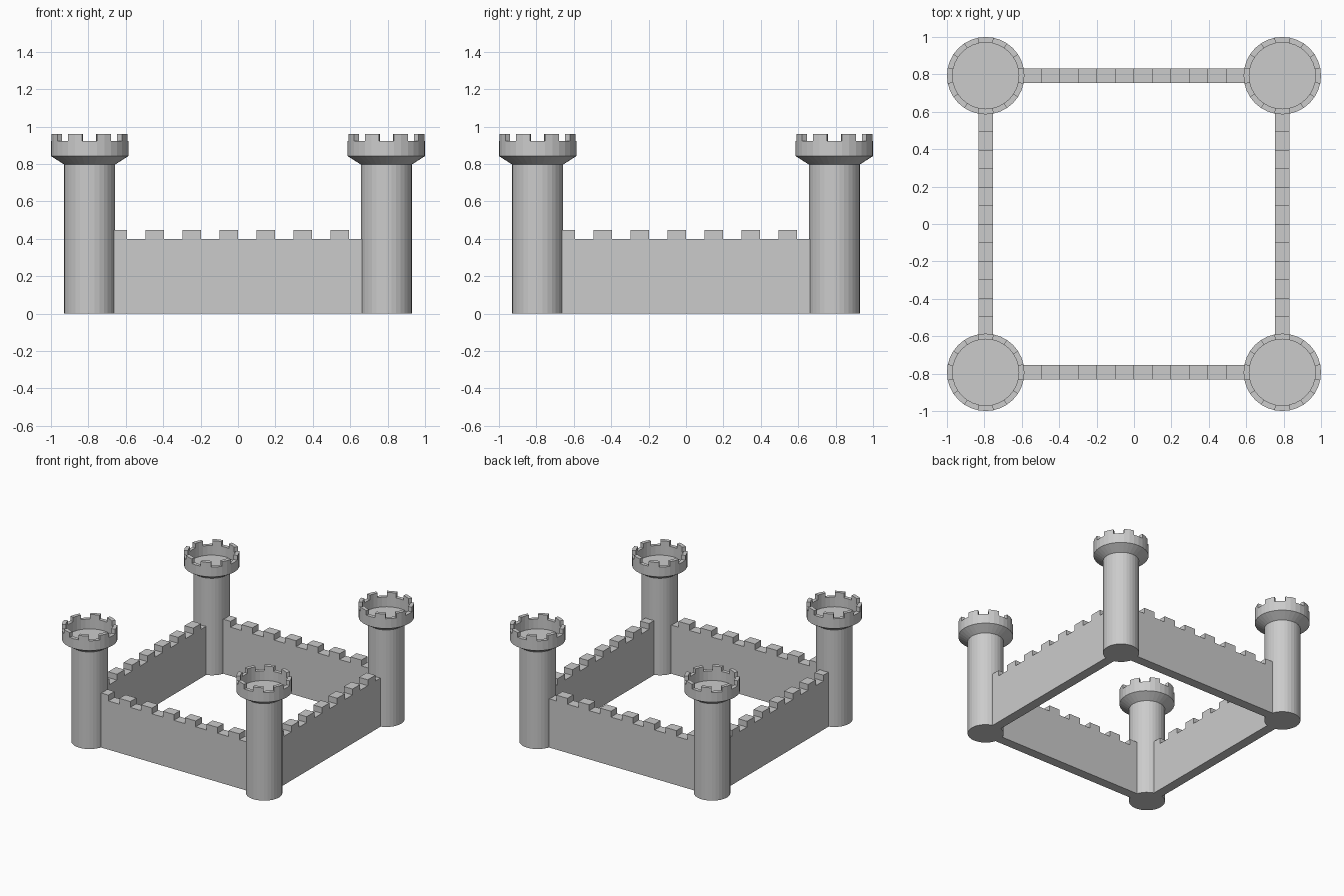
import bpy
import bmesh
import math

cube = bpy.data.objects.get("Cube")
if cube:
    bpy.data.objects.remove(cube, do_unlink=True)

CORNER = 0.793      # distance of tower and wall centres from the middle
SIDES = 32          # facets round each tower
CELL = CORNER / 8   # width of a wall merlon or gap

stone = bpy.data.materials.new("grey_stone")
stone.use_nodes = True
grey = (0.6, 0.6, 0.6, 1)
stone.diffuse_color = grey
stone.node_tree.nodes["Principled BSDF"].inputs["Base Color"].default_value = grey


def add_object(name, bm, location, turn=0):
    bmesh.ops.recalc_face_normals(bm, faces=bm.faces[:])
    mesh = bpy.data.meshes.new(name)
    bm.to_mesh(mesh)
    bm.free()
    mesh.materials.append(stone)
    obj = bpy.data.objects.new(name, mesh)
    obj.location = location
    obj.rotation_euler.z = turn
    bpy.context.collection.objects.link(obj)


def raise_faces(bm, faces, offset):
    result = bmesh.ops.extrude_face_region(bm, geom=faces)
    moved = [v for v in result["geom"] if isinstance(v, bmesh.types.BMVert)]
    bmesh.ops.translate(bm, verts=moved, vec=offset)
    return result


def tower(name, x, y):
    bm = bmesh.new()
    # Shaft, flared corbel, parapet and sunken floor as (radius, height)
    profile = [(0.136, 0), (0.136, 0.797), (0.207, 0.842),
               (0.207, 0.922), (0.177, 0.922), (0.177, 0.842)]
    rings = []
    for r, z in profile:
        angles = [math.tau * i / SIDES for i in range(SIDES)]
        rings.append([bm.verts.new((r * math.cos(a), r * math.sin(a), z)) for a in angles])
    merlons = []
    for level, (low, high) in enumerate(zip(rings, rings[1:])):
        for i in range(SIDES):
            j = (i + 1) % SIDES
            face = bm.faces.new((low[i], low[j], high[j], high[i]))
            if level == 3 and i % 4 in (1, 2):
                merlons.append(face)
    bm.faces.new(rings[0][::-1])
    bm.faces.new(rings[-1])
    # Eight merlons on the parapet
    raise_faces(bm, merlons, (0, 0, 0.038))
    covered = [f for f in merlons if f.is_valid]
    if covered:
        bmesh.ops.delete(bm, geom=covered, context="FACES_ONLY")
    add_object(name, bm, (x, y, 0))


def wall(name, x, y, turn):
    # Crenellated outline, given thickness; the ends run into the towers
    thick = 0.079
    outline = [(-7 * CELL, 0)]
    for k in range(-7, 7):
        z = 0.448 if k % 2 else 0.4
        outline += [(k * CELL, z), ((k + 1) * CELL, z)]
    outline.append((7 * CELL, 0))
    bm = bmesh.new()
    face = bm.faces.new([bm.verts.new((px, -thick / 2, pz)) for px, pz in outline])
    result = bmesh.ops.extrude_face_region(bm, geom=[face], use_keep_orig=True)
    moved = [v for v in result["geom"] if isinstance(v, bmesh.types.BMVert)]
    bmesh.ops.translate(bm, verts=moved, vec=(0, thick, 0))
    add_object(name, bm, (x, y, 0), turn)


for end, sy in (("front", -1), ("back", 1)):
    wall(end + "_wall", 0, sy * CORNER, 0)
    for side, sx in (("left", 1), ("right", -1)):
        tower(end + "_" + side + "_tower", sx * CORNER, sy * CORNER)
for side, sx in (("left", 1), ("right", -1)):
    wall(side + "_wall", sx * CORNER, 0, math.pi / 2)
